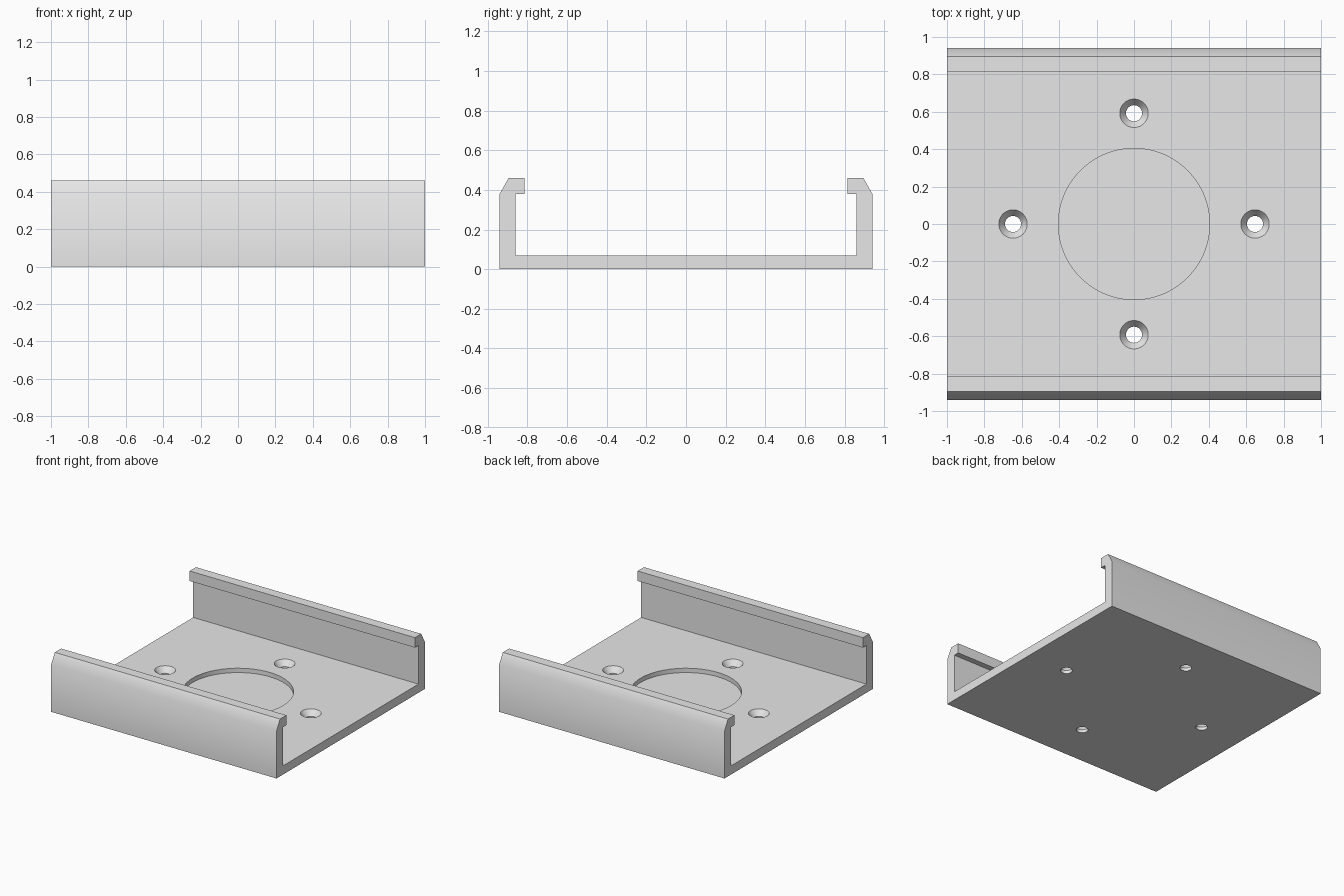
import bpy, bmesh, math
from mathutils import Vector

cube = bpy.data.objects.get("Cube")
if cube:
    bpy.data.objects.remove(cube, do_unlink=True)

FLOOR = 0.07

grey = bpy.data.materials.new("plain_grey")
grey.use_nodes = True
grey.diffuse_color = (0.8, 0.8, 0.8, 1)
grey.node_tree.nodes["Principled BSDF"].inputs["Base Color"].default_value = (0.8, 0.8, 0.8, 1)


def make_object(name, bm):
    bmesh.ops.recalc_face_normals(bm, faces=bm.faces)
    mesh = bpy.data.meshes.new(name)
    bm.to_mesh(mesh)
    bm.free()
    mesh.materials.append(grey)
    obj = bpy.data.objects.new(name, mesh)
    bpy.context.collection.objects.link(obj)
    return obj


def add_turned(bm, x, y, profile, sides):
    """Closed solid of revolution from (radius, z) pairs."""
    rings = []
    for r, z in profile:
        angles = [2 * math.pi * i / sides for i in range(sides)]
        rings.append([bm.verts.new((x + r * math.cos(a), y + r * math.sin(a), z)) for a in angles])
    for low, high in zip(rings, rings[1:]):
        for i in range(sides):
            j = (i + 1) % sides
            bm.faces.new((low[i], low[j], high[j], high[i]))
    bm.faces.new(rings[0][::-1])
    bm.faces.new(rings[-1])


# Channel with hooked, chamfered rails: half section (y, z), mirrored
half = [(0.94, 0), (0.94, 0.38), (0.895, 0.46), (0.815, 0.46),
        (0.815, 0.38), (0.86, 0.38), (0.86, FLOOR)]
section = half + [(-y, z) for y, z in reversed(half)]
bm = bmesh.new()
end = bm.faces.new([bm.verts.new((-1, y, z)) for y, z in section])
extruded = bmesh.ops.extrude_face_region(bm, geom=[end])["geom"]
verts = [g for g in extruded if isinstance(g, bmesh.types.BMVert)]
bmesh.ops.translate(bm, verts=verts, vec=Vector((2, 0, 0)))
# The starting face remains as the other end cap
channel = make_object("channel_bracket", bm)

# Round recess and four countersunk screw holes
bm = bmesh.new()
add_turned(bm, 0, 0, [(0.404, FLOOR - 0.035), (0.404, 0.2)], 96)
drill = [(0.043, -0.1), (0.043, 0.025), (0.076, FLOOR), (0.076, 0.2)]
for x, y in [(0.647, 0), (-0.647, 0), (0, 0.592), (0, -0.592)]:
    add_turned(bm, x, y, drill, 48)
cutter = make_object("hole_cutter", bm)
cutter.hide_render = True

cut = channel.modifiers.new("holes", "BOOLEAN")
cut.operation = "DIFFERENCE"
cut.solver = "EXACT"
cut.object = cutter

bpy.ops.object.select_all(action="DESELECT")
channel.select_set(True)
bpy.context.view_layer.objects.active = channel
bpy.ops.object.modifier_apply(modifier=cut.name)
bpy.data.objects.remove(cutter, do_unlink=True)
bpy.ops.object.shade_smooth_by_angle(angle=math.radians(30))
